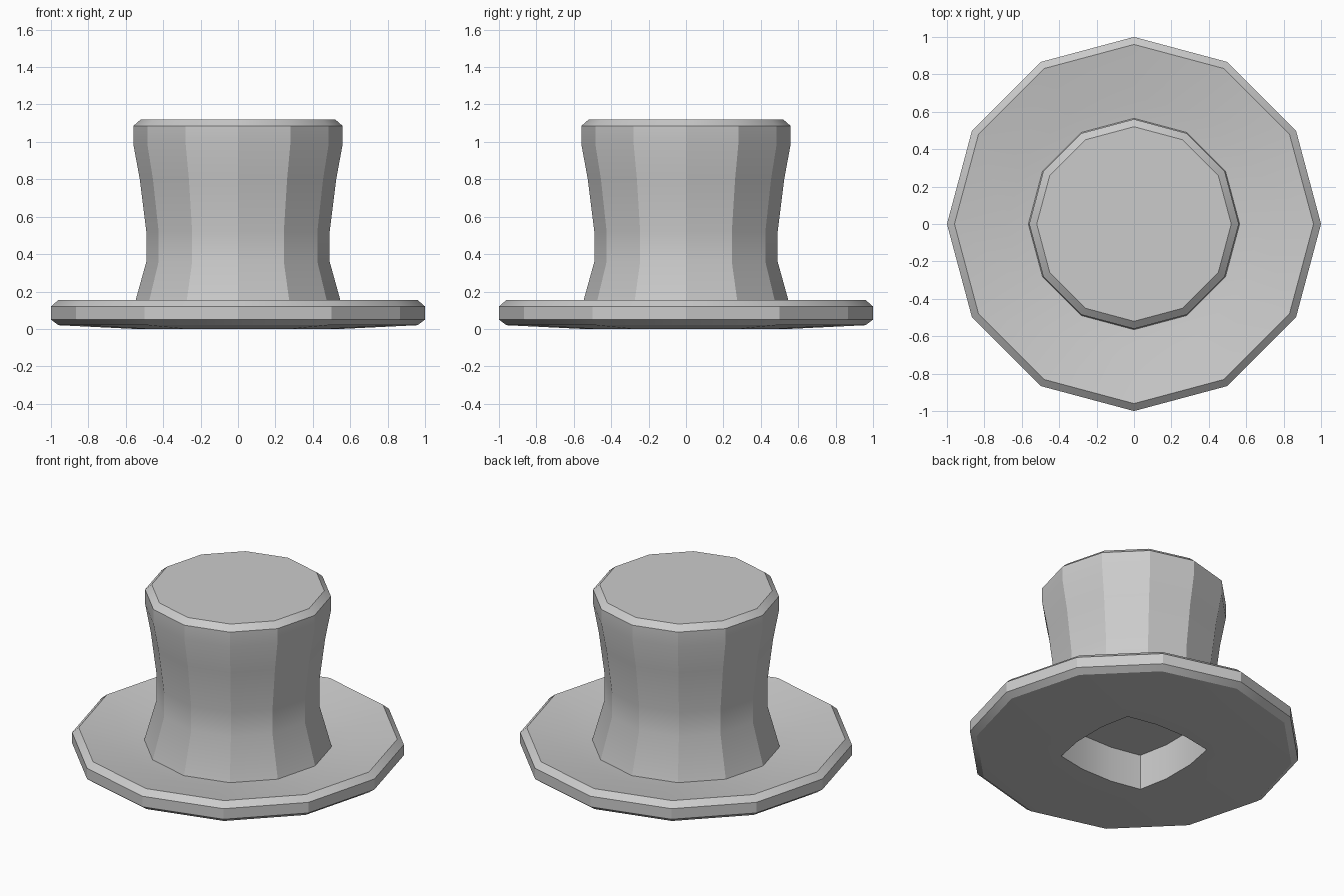
import bpy, bmesh, math

if "Cube" in bpy.data.objects:
    bpy.data.objects.remove(bpy.data.objects["Cube"])

SIDES = 12
bm = bmesh.new()


def ring(r, z):
    return [bm.verts.new((r * math.cos(math.tau * i / SIDES),
                          r * math.sin(math.tau * i / SIDES), z)) for i in range(SIDES)]


def bulged_square(z):
    # four sides of three segments, starting at the +x +y corner
    side = [(0.31, 0.31), (0.112, 0.348), (-0.112, 0.348)]
    verts = []
    for q in range(4):
        for x, y in side:
            for _ in range(q):
                x, y = -y, x
            verts.append(bm.verts.new((x, y, z)))
    return verts


def bridge(a, b):
    for i in range(SIDES):
        j = (i + 1) % SIDES
        bm.faces.new((a[i], a[j], b[j], b[i]))


# Outer profile: underside, brim edge, dished brim top, flared crown
profile = [(0.55, 0.0), (0.96, 0.02), (1.0, 0.05), (1.0, 0.12), (0.96, 0.155),
           (0.68, 0.105), (0.565, 0.09), (0.49, 0.36), (0.49, 0.52), (0.525, 0.80),
           (0.56, 0.99), (0.56, 1.085), (0.52, 1.12)]
rings = [ring(r, z) for r, z in profile]

# Head opening in the underside
rim, ceiling = bulged_square(0.0), bulged_square(0.235)
first = rings[0][1:] + rings[0][:1]
chain = [ceiling, rim, first]
for a, b in zip(chain, chain[1:]):
    bridge(a, b)
for a, b in zip(rings, rings[1:]):
    bridge(a, b)
bm.faces.new(ceiling)
bm.faces.new(rings[-1])
bmesh.ops.recalc_face_normals(bm, faces=bm.faces)

mesh = bpy.data.meshes.new("top_hat")
bm.to_mesh(mesh)
bm.free()
hat = bpy.data.objects.new("top_hat", mesh)
bpy.context.collection.objects.link(hat)

# Soft along the profile, crisp between the facets
bpy.context.view_layer.objects.active = hat
hat.select_set(True)
bpy.ops.object.shade_smooth_by_angle(angle=math.radians(28))
